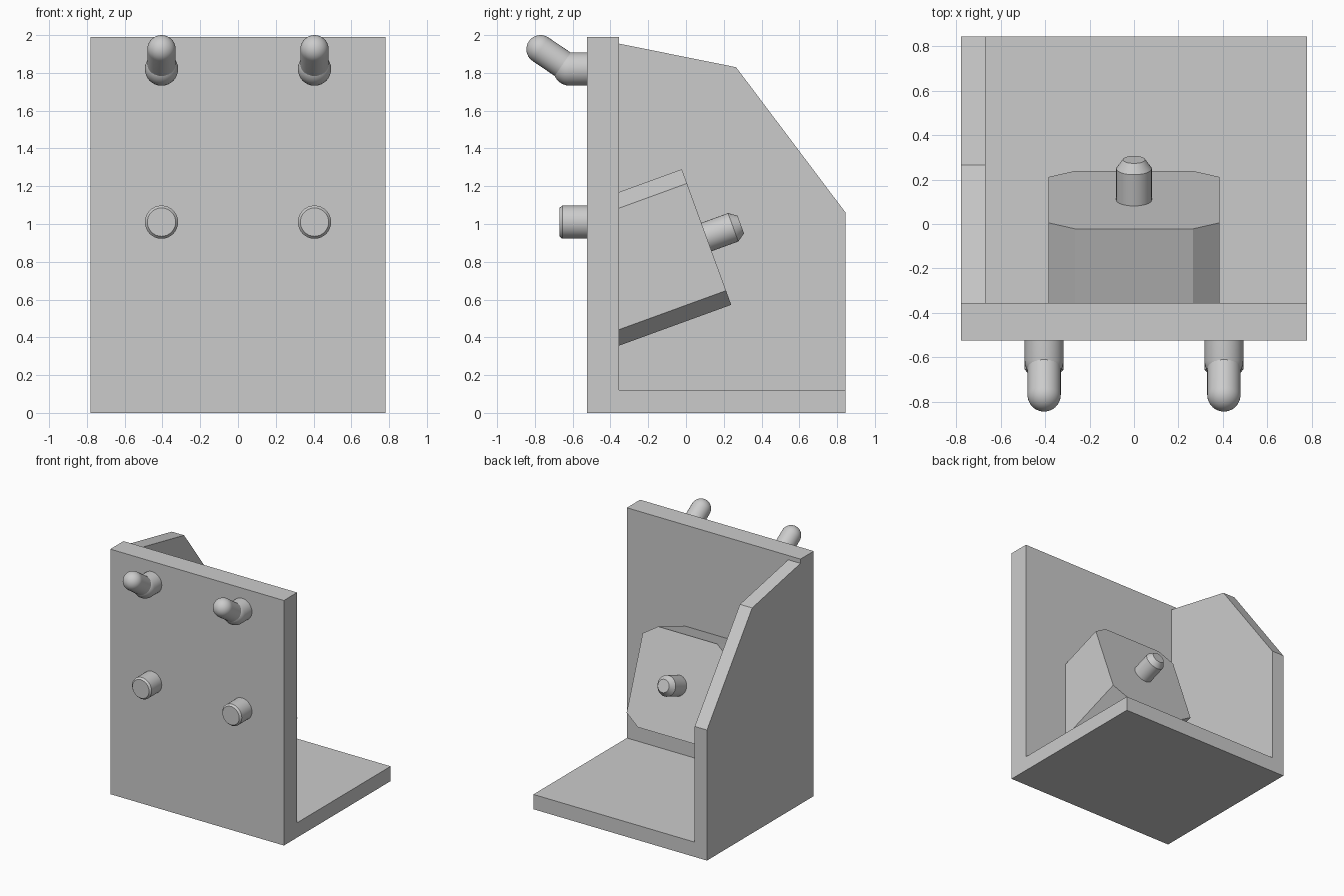
import bpy, bmesh
from math import radians, sin, cos
from mathutils import Vector

cube = bpy.data.objects.get("Cube")
if cube:
    bpy.data.objects.remove(cube, do_unlink=True)

GREY = (0.6, 0.6, 0.6, 1)
grey = bpy.data.materials.new("plain grey")
grey.use_nodes = True
grey.diffuse_color = GREY
grey.node_tree.nodes["Principled BSDF"].inputs["Base Color"].default_value = GREY


def finish(name, bm, smooth=False):
    bmesh.ops.recalc_face_normals(bm, faces=bm.faces)
    mesh = bpy.data.meshes.new(name)
    bm.to_mesh(mesh)
    bm.free()
    obj = bpy.data.objects.new(name, mesh)
    bpy.context.collection.objects.link(obj)
    mesh.materials.append(grey)
    if smooth:
        bpy.ops.object.select_all(action='DESELECT')
        obj.select_set(True)
        bpy.context.view_layer.objects.active = obj
        bpy.ops.object.shade_smooth_by_angle(angle=radians(30))
    return obj


def prism(name, start, end):
    """Solid between two matching outlines."""
    bm = bmesh.new()
    a = [bm.verts.new(p) for p in start]
    b = [bm.verts.new(p) for p in end]
    bm.faces.new(a)
    bm.faces.new(b)
    for i in range(len(a)):
        j = (i + 1) % len(a)
        bm.faces.new((a[i], a[j], b[j], b[i]))
    return finish(name, bm)


def slab(name, x, y, z):
    outline = [(x[0], y[0]), (x[1], y[0]), (x[1], y[1]), (x[0], y[1])]
    return prism(name, [(*p, z[0]) for p in outline], [(*p, z[1]) for p in outline])


def turned(name, origin, axis, profile, segments=32):
    """Lathe (radius, distance) pairs around an axis."""
    bm = bmesh.new()
    verts = [bm.verts.new((r, 0, d)) for r, d in profile]
    edges = [bm.edges.new(pair) for pair in zip(verts, verts[1:])]
    bmesh.ops.spin(bm, geom=verts + edges, axis=(0, 0, 1), cent=(0, 0, 0),
                   angle=radians(360), steps=segments)
    bmesh.ops.remove_doubles(bm, verts=bm.verts, dist=0.0005)
    obj = finish(name, bm, smooth=True)
    obj.location = origin
    obj.rotation_euler = Vector(axis).to_track_quat('Z', 'Y').to_euler()
    return obj


def dome(radius, distance, steps=10):
    angles = [radians(90 * i / steps) for i in range(steps + 1)]
    return [(radius * cos(a), distance + radius * sin(a)) for a in angles]


# Upright plate, base and side panel
W, PLATE, BACK, FLOOR = 0.78, -0.355, 0.845, 0.12
slab("front_plate", (-W, W), (-0.525, PLATE), (0, 1.99))
slab("base", (-W, W), (PLATE, BACK), (0, FLOOR))
side = [(PLATE, FLOOR), (BACK, FLOOR), (BACK, 1.06), (0.265, 1.83), (PLATE, 1.955)]
prism("side_panel", [(-W, *p) for p in side], [(-0.67, *p) for p in side])

# Tilted block with clipped corners, running back into the plate
tilt = radians(20)
out = Vector((0, cos(tilt), sin(tilt)))
down = Vector((0, sin(tilt), -cos(tilt)))
top, height, clip = Vector((0, -0.022, 1.29)), 0.764, 0.08
half = [(0.265, 0), (0.385, clip), (0.385, height - clip), (0.265, height)]
octagon = half + [(-x, t) for x, t in reversed(half)]
face = [Vector((x, 0, 0)) + top + down * t for x, t in octagon]
root = [p - out * ((p.y - PLATE) / out.y) for p in face]
prism("tilted_block", face, root)

# Pin on the block face
turned("block_pin", top + down * height / 2, out,
       [(0, -0.02), (0.08, -0.02), (0.08, 0.15), (0.05, 0.193), (0, 0.193)])

# Pegs and bent hooks on the front
for label, x in (("left", 0.405), ("right", -0.405)):
    turned(label + "_peg", (x, -0.515, 1.01), (0, -1, 0),
           [(0, 0), (0.088, 0), (0.088, 0.14), (0.075, 0.155), (0, 0.155)])
    joint, tip = Vector((x, -0.615, 1.82)), Vector((x, -0.77, 1.925))
    turned(label + "_hook_stem", (x, -0.515, 1.82), (0, -1, 0),
           [(0, 0), (0.088, 0)] + dome(0.088, 0.1))
    turned(label + "_hook_arm", joint, tip - joint,
           [(0, 0), (0.075, 0)] + dome(0.075, (tip - joint).length))
